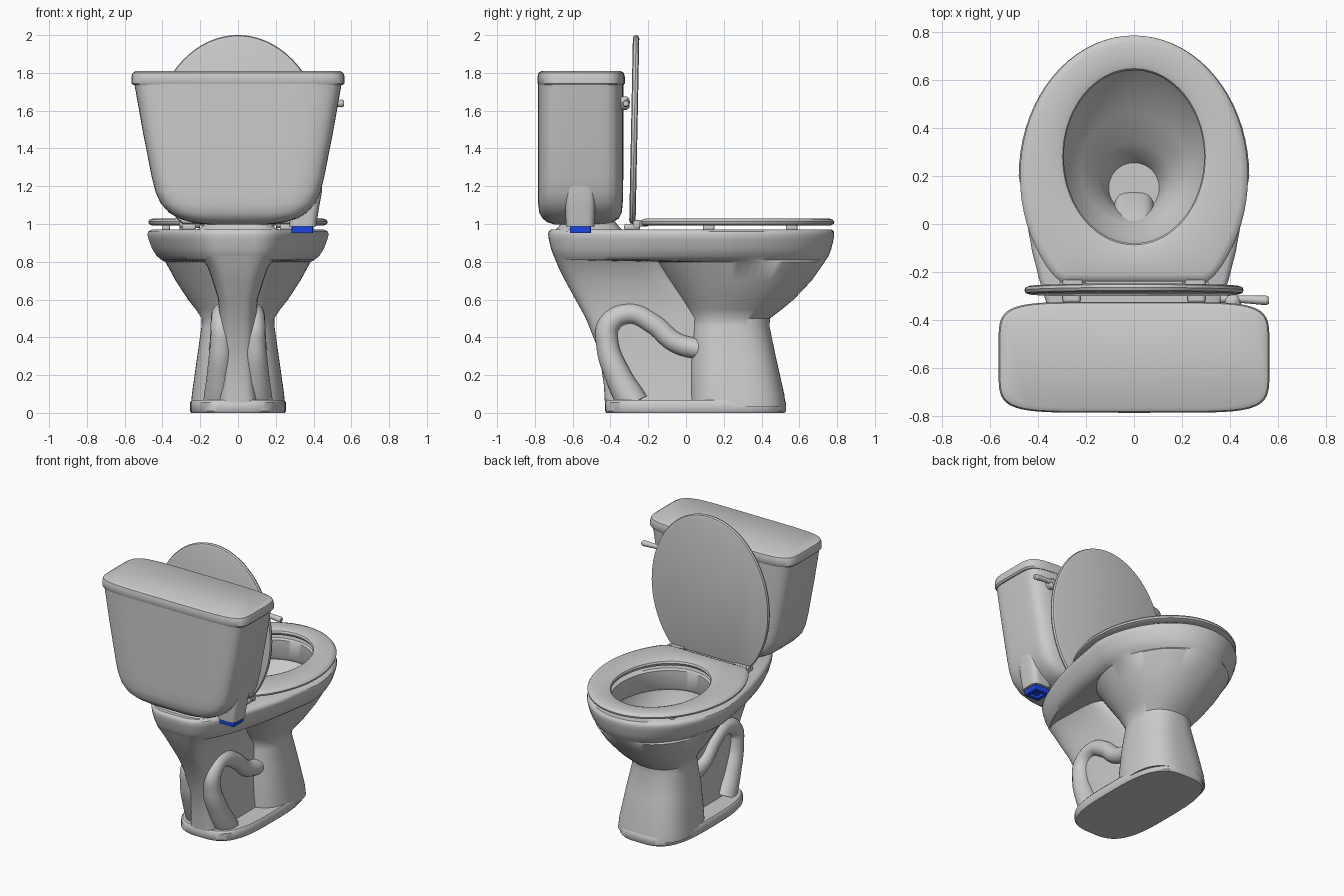
import bpy, bmesh, math

N = 72


def finish(ob, angle=40):
    bpy.ops.object.select_all(action='DESELECT')
    ob.select_set(True)
    bpy.context.view_layer.objects.active = ob
    bpy.ops.object.shade_smooth_by_angle(angle=math.radians(angle))
    return ob


def spow(v, e):
    return math.copysign(abs(v) ** (2 / e), v)


def ell(z, hw, y0, y1, e=2.0, cx=0.0):
    """Superellipse ring at height z, half width hw, from y0 to y1."""
    pts = []
    for i in range(N):
        t = 2 * math.pi * i / N
        pts.append((cx + hw * spow(math.cos(t), e),
                    (y0 + y1) / 2 + (y1 - y0) / 2 * spow(math.sin(t), e), z))
    return pts


def rim(z, d):
    """Bowl outline: elliptical nose, tapering squared rear deck, inset by d."""
    pts = []
    for i in range(N):
        c, s = math.cos(2 * math.pi * i / N), math.sin(2 * math.pi * i / N)
        if s >= 0:
            pts.append(((0.48 - d) * c, 0.2 + (0.585 - 0.6 * d) * s, z))
        else:
            u = abs(spow(s, 4.5))
            x = (0.48 - d) * spow(c, 4.5) * (1 - 0.47 * u ** 1.3)
            pts.append((x, 0.2 - (0.93 - 0.6 * d) * u, z))
    return pts


def egg(z, d):
    """Seat outline: ellipse with the rear cut straight, inset by d."""
    pts = []
    for i in range(N):
        t = 2 * math.pi * i / N
        pts.append(((0.475 - d) * math.cos(t),
                    max(0.2 + (0.585 - d) * math.sin(t), -0.24 + d), z))
    return pts


def loft(name, rings, closed=False, warp=None):
    bm = bmesh.new()
    rows = [[bm.verts.new(warp(*p) if warp else p) for p in r] for r in rings]
    pairs = list(zip(rows, rows[1:]))
    if closed:
        pairs.append((rows[-1], rows[0]))
    else:
        bm.faces.new(rows[0])
        bm.faces.new(rows[-1])
    for a, b in pairs:
        for i in range(N):
            j = (i + 1) % N
            bm.faces.new((a[i], a[j], b[j], b[i]))
    bmesh.ops.recalc_face_normals(bm, faces=bm.faces)
    me = bpy.data.meshes.new(name)
    bm.to_mesh(me)
    bm.free()
    ob = bpy.data.objects.new(name, me)
    bpy.context.collection.objects.link(ob)
    return finish(ob)


def box(name, loc, size, bevel):
    bpy.ops.mesh.primitive_cube_add(size=1, location=loc)
    ob = bpy.context.object
    ob.name = name
    ob.scale = size
    bpy.ops.object.transform_apply(location=False, rotation=False, scale=True)
    m = ob.modifiers.new("bevel", 'BEVEL')
    m.width, m.segments = bevel, 3
    return finish(ob)


def tube(name, pts, depth=1.0):
    """Tube through (x, y, z, radius) points."""
    cu = bpy.data.curves.new(name, 'CURVE')
    cu.dimensions = '3D'
    cu.bevel_depth, cu.bevel_resolution, cu.resolution_u = depth, 6, 8
    cu.use_fill_caps = True
    sp = cu.splines.new('BEZIER')
    sp.bezier_points.add(len(pts) - 1)
    for b, p in zip(sp.bezier_points, pts):
        b.co, b.radius = p[:3], p[3]
        b.handle_left_type = b.handle_right_type = 'AUTO'
    ob = bpy.data.objects.new(name, cu)
    bpy.context.collection.objects.link(ob)
    return ob


# Bowl: pedestal, flared underside, rim and hollow interior in one skin
loft("bowl", [
    ell(0.03, 0.25, 0.02, 0.528, 2.8), ell(0.10, 0.244, 0.02, 0.52, 2.8),
    ell(0.30, 0.216, 0.02, 0.475, 2.7), ell(0.46, 0.193, 0.03, 0.442, 2.4),
    ell(0.50, 0.192, 0.03, 0.445, 2.3), ell(0.55, 0.225, 0.0, 0.51, 2.2),
    ell(0.60, 0.265, -0.03, 0.57, 2.1), ell(0.70, 0.33, -0.10, 0.665, 2.1),
    ell(0.80, 0.385, -0.17, 0.735, 2.1),
    rim(0.81, 0.075), rim(0.83, 0.05), rim(0.87, 0.025), rim(0.92, 0.006),
    rim(0.945, 0.0), rim(0.96, 0.005), rim(0.972, 0.025),
    ell(0.972, 0.31, -0.09, 0.65), ell(0.96, 0.295, -0.08, 0.64),
    ell(0.84, 0.295, -0.08, 0.64), ell(0.82, 0.31, -0.09, 0.65),
    ell(0.74, 0.29, -0.06, 0.58), ell(0.65, 0.22, 0.0, 0.46),
    ell(0.57, 0.15, 0.035, 0.34), ell(0.50, 0.115, 0.045, 0.27),
    ell(0.47, 0.105, 0.045, 0.255)])

# Rear web carrying the deck
loft("rear_web", [
    ell(0.03, 0.12, -0.428, 0.2, 4), ell(0.15, 0.105, -0.435, 0.2, 4),
    ell(0.33, 0.10, -0.462, 0.18, 4), ell(0.50, 0.10, -0.53, 0.12, 4),
    ell(0.60, 0.105, -0.585, 0.03, 4), ell(0.70, 0.135, -0.64, -0.05, 4),
    ell(0.77, 0.16, -0.675, -0.10, 4), ell(0.83, 0.20, -0.70, -0.13, 4)])

# Foot plate
loft("foot", [
    ell(0.0, 0.247, -0.422, 0.522, 3.2), ell(0.01, 0.254, -0.43, 0.53, 3.2),
    ell(0.055, 0.254, -0.43, 0.53, 3.2), ell(0.068, 0.244, -0.42, 0.52, 3.2)])

# Raised trapway tubes on both sides
for side, s in (("left", -1), ("right", 1)):
    tube("trapway_" + side, [
        (s * 0.10, 0.12, 0.33, 0.055), (s * 0.095, -0.05, 0.37, 0.055),
        (s * 0.088, -0.18, 0.475, 0.055), (s * 0.085, -0.30, 0.525, 0.055),
        (s * 0.085, -0.405, 0.47, 0.06), (s * 0.088, -0.415, 0.36, 0.06),
        (s * 0.095, -0.36, 0.20, 0.07), (s * 0.10, -0.28, 0.05, 0.085)])

# Raised pad between deck and tank
loft("deck_pad", [
    ell(0.96, 0.24, -0.70, -0.33, 4), ell(0.98, 0.20, -0.68, -0.35, 4),
    ell(1.03, 0.14, -0.64, -0.39, 4)])

# Tank and tank lid
loft("tank", [
    ell(0.998, 0.16, -0.70, -0.42, 4), ell(1.01, 0.25, -0.735, -0.385, 4.5),
    ell(1.03, 0.315, -0.76, -0.355, 5), ell(1.06, 0.365, -0.777, -0.34, 5.5),
    ell(1.11, 0.41, -0.783, -0.335, 6), ell(1.17, 0.437, -0.784, -0.333, 6),
    ell(1.25, 0.457, -0.784, -0.332, 6), ell(1.50, 0.506, -0.784, -0.332, 6),
    ell(1.75, 0.55, -0.784, -0.332, 6)])
loft("tank_lid", [
    ell(1.735, 0.555, -0.78, -0.33, 6), ell(1.745, 0.564, -0.786, -0.324, 6),
    ell(1.78, 0.564, -0.786, -0.324, 6), ell(1.80, 0.558, -0.781, -0.329, 6),
    ell(1.81, 0.54, -0.765, -0.345, 6)])

# Inlet boss under the tank and its blue coupling nut
loft("inlet_boss", [
    ell(0.988, 0.072, -0.635, -0.485, 4, 0.342), ell(1.08, 0.076, -0.64, -0.48, 4, 0.352),
    ell(1.18, 0.078, -0.64, -0.48, 4, 0.368), ell(1.28, 0.06, -0.62, -0.50, 4, 0.385)])
nut = loft("coupling_nut", [
    ell(0.992, 0.056, -0.615, -0.503, 24, 0.34), ell(0.952, 0.056, -0.615, -0.503, 24, 0.34),
    ell(0.952, 0.034, -0.593, -0.525, 24, 0.34), ell(0.972, 0.034, -0.593, -0.525, 24, 0.34)])
blue = bpy.data.materials.new("blue")
blue.diffuse_color = (0.01, 0.06, 0.75, 1)
nut.data.materials.append(blue)

# Seat ring
loft("seat", [
    egg(0.992, 0.02), egg(1.0, 0.003), egg(1.012, 0.0), egg(1.023, 0.008),
    egg(1.03, 0.03), ell(1.03, 0.32, -0.11, 0.67), ell(1.022, 0.297, -0.087, 0.647),
    ell(1.01, 0.292, -0.08, 0.64), ell(0.992, 0.30, -0.09, 0.65)], closed=True)


# Seat cover, raised and leaning slightly
def upright(x, y, z):
    h = (y + 0.24) * 0.976
    return (x * 0.96, -0.284 + 0.02 * h + z, 1.0 + h)


loft("seat_cover", [egg(-0.017, 0.02), egg(-0.012, 0.005), egg(0.0, 0.0),
                    egg(0.012, 0.005), egg(0.017, 0.02)], warp=upright)

# Hinges, bolt caps and seat bumpers
for side, s in (("left", -1), ("right", 1)):
    box("hinge_arm_" + side, (s * 0.255, -0.23, 1.005), (0.085, 0.07, 0.034), 0.01)
    tube("hinge_pin_" + side, [(s * 0.20, -0.262, 1.0, 0.02), (s * 0.31, -0.262, 1.0, 0.02)])
    box("hinge_post_" + side, (s * 0.26, -0.285, 0.984), (0.075, 0.085, 0.034), 0.012)
    for k, (x, y) in enumerate(((0.38, 0.12), (0.29, 0.56))):
        box(f"seat_bumper_{side}_{k}", (s * x, y, 0.982), (0.04, 0.06, 0.028), 0.008)

# Flush lever on the rear face of the tank
tube("lever_boss", [(0.41, -0.345, 1.64, 0.036), (0.41, -0.315, 1.64, 0.036),
                    (0.41, -0.298, 1.64, 0.024)])
tube("flush_lever", [(0.36, -0.312, 1.645, 0.016), (0.46, -0.314, 1.642, 0.016),
                     (0.55, -0.318, 1.638, 0.02), (0.562, -0.318, 1.638, 0.014)])
